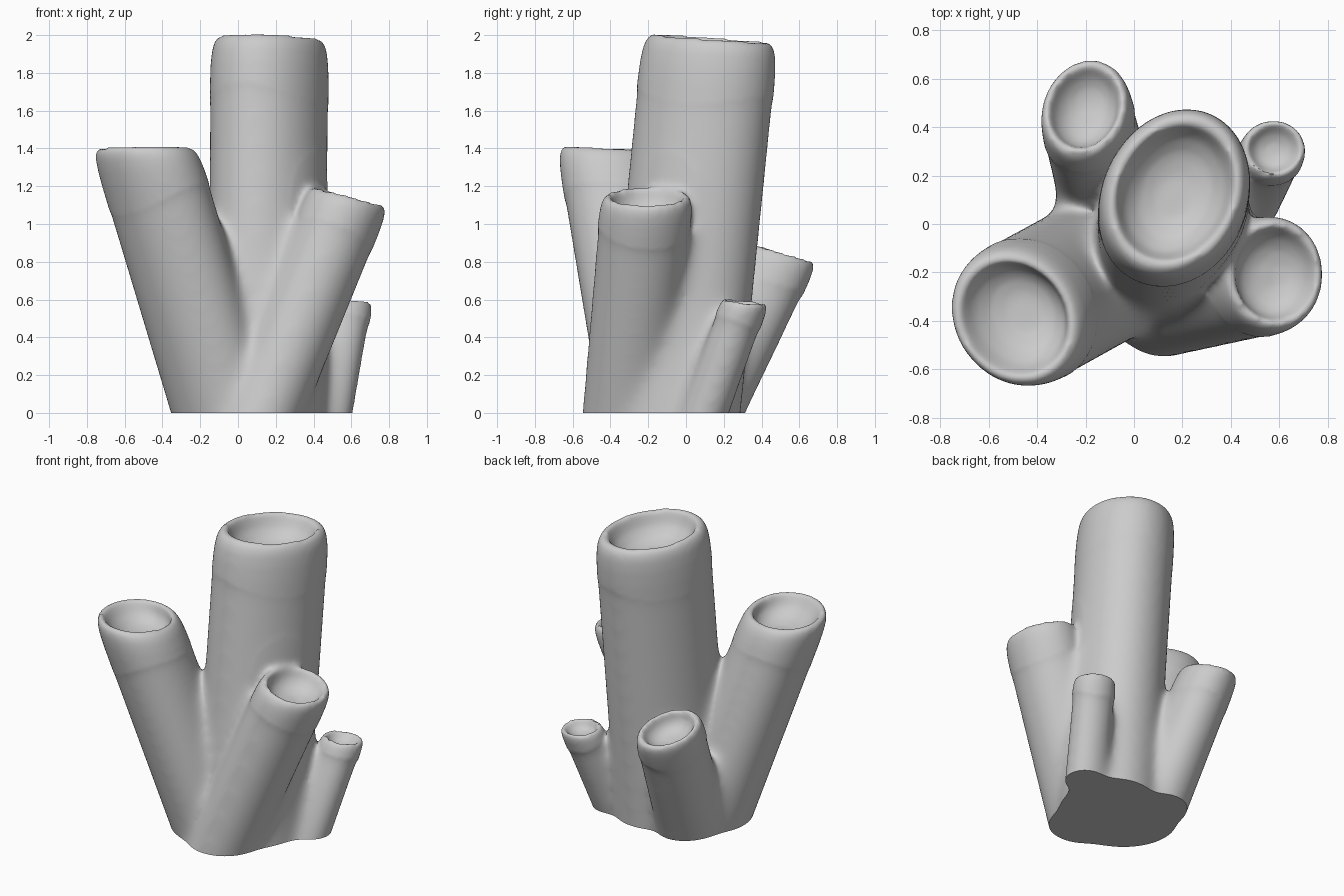
import bpy, bmesh, math
from mathutils import Matrix, Vector

cube = bpy.data.objects.get("Cube")
if cube:
    bpy.data.objects.remove(cube, do_unlink=True)

grey = bpy.data.materials.new("Soft grey")
grey.use_nodes = True
grey.diffuse_color = (0.6, 0.6, 0.6, 1)
grey.node_tree.nodes["Principled BSDF"].inputs["Base Color"].default_value = (0.6, 0.6, 0.6, 1)

SIDES = 64
# Rounded shoulder, lip and bowl: (radius factor, depth below the rim in radii)
LIP = [(1.0, 0.70), (0.99, 0.42), (0.965, 0.20), (0.92, 0.07), (0.85, 0.0), (0.78, 0.0),
       (0.74, 0.10), (0.66, 0.27), (0.49, 0.42), (0.25, 0.50)]


def add_tube(bm, base, top, base_r, top_r, tilt, turn):
    """Leaning oval tube with a dished mouth; tilt is the rim slope, turn the oval's angle."""
    base, top = Vector(base), Vector(top)
    axis = (top - base) / (top.z - base.z)
    spin = Matrix.Rotation(math.radians(turn), 3, "Z")
    r = sum(top_r) / 2
    stations = [(1.0, top.z + 0.2)] + [(f, d * r) for f, d in LIP]
    rings = []
    for factor, depth in stations:
        c = top - axis * depth
        t = min(1, max(0, c.z / top.z))
        rx, ry = [(b + (e - b) * t) * factor for b, e in zip(base_r, top_r)]
        ring = []
        for i in range(SIDES):
            a = math.tau * i / SIDES
            d = spin @ Vector((rx * math.cos(a), ry * math.sin(a), 0))
            d.z = d.x * tilt[0] + d.y * tilt[1]
            ring.append(bm.verts.new(c + d))
        rings.append(ring)
    for lo, hi in zip(rings, rings[1:]):
        for i in range(SIDES):
            j = (i + 1) % SIDES
            bm.faces.new((lo[i], lo[j], hi[j], hi[i]))
    bm.faces.new(rings[0][::-1])
    bm.faces.new(rings[-1])


# Tall centre, wide left-leaning, front, back and small tubes
TUBES = [
    ((0.15, -0.07, 0), (0.168, 0.13, 1.985), (0.372, 0.30), (0.374, 0.30), (-0.02, -0.07), 65),
    ((-0.075, -0.16, 0), (-0.495, -0.39, 1.405), (0.31, 0.27), (0.313, 0.272), (0.0, -0.03), -55),
    ((0.13, -0.32, 0), (0.587, -0.205, 1.15), (0.205, 0.23), (0.217, 0.25), (-0.27, 0.0), 0),
    ((-0.10, 0.07, 0), (-0.205, 0.485, 0.86), (0.225, 0.195), (0.222, 0.183), (0.0, -0.30), 67),
    ((0.475, 0.10, 0), (0.58, 0.315, 0.595), (0.14, 0.13), (0.138, 0.128), (-0.06, -0.12), 0),
]
bm = bmesh.new()
for tube in TUBES:
    add_tube(bm, *tube)
mesh = bpy.data.meshes.new("tube_cluster")
bm.to_mesh(mesh)
bm.free()
cluster = bpy.data.objects.new("tube_cluster", mesh)
bpy.context.collection.objects.link(cluster)

# Fuse the tubes
remesh = cluster.modifiers.new("Fuse", "REMESH")
remesh.mode = "VOXEL"
remesh.voxel_size = 0.016
soften = cluster.modifiers.new("Soften", "SMOOTH")
soften.factor = 0.5
soften.iterations = 12
bpy.context.view_layer.update()
fused = bpy.data.meshes.new_from_object(
    cluster.evaluated_get(bpy.context.evaluated_depsgraph_get()))
cluster.modifiers.clear()

bm = bmesh.new()
bm.from_mesh(fused)

# Widen the fillets between tubes, leaving the mouths crisp
mouths = [(Vector(t[1]), 1.25 * max(t[3])) for t in TUBES]
joins = [v for v in bm.verts if all((v.co - m).length > reach for m, reach in mouths)]
for step in range(50):
    bmesh.ops.smooth_vert(bm, verts=joins, factor=0.5,
                          use_axis_x=True, use_axis_y=True, use_axis_z=True)

# Cut the foot flat on the ground
cut = bmesh.ops.bisect_plane(bm, geom=bm.verts[:] + bm.edges[:] + bm.faces[:],
                             plane_co=(0, 0, 0), plane_no=(0, 0, 1), clear_inner=True)
edges = [e for e in cut["geom_cut"] if isinstance(e, bmesh.types.BMEdge)]
bmesh.ops.triangle_fill(bm, edges=edges, use_beauty=True, normal=(0, 0, -1))
bmesh.ops.recalc_face_normals(bm, faces=bm.faces[:])
bm.to_mesh(fused)
bm.free()

cluster.data = fused
fused.materials.clear()
fused.materials.append(grey)
bpy.context.view_layer.objects.active = cluster
cluster.select_set(True)
bpy.ops.object.shade_smooth_by_angle(angle=math.radians(50))
